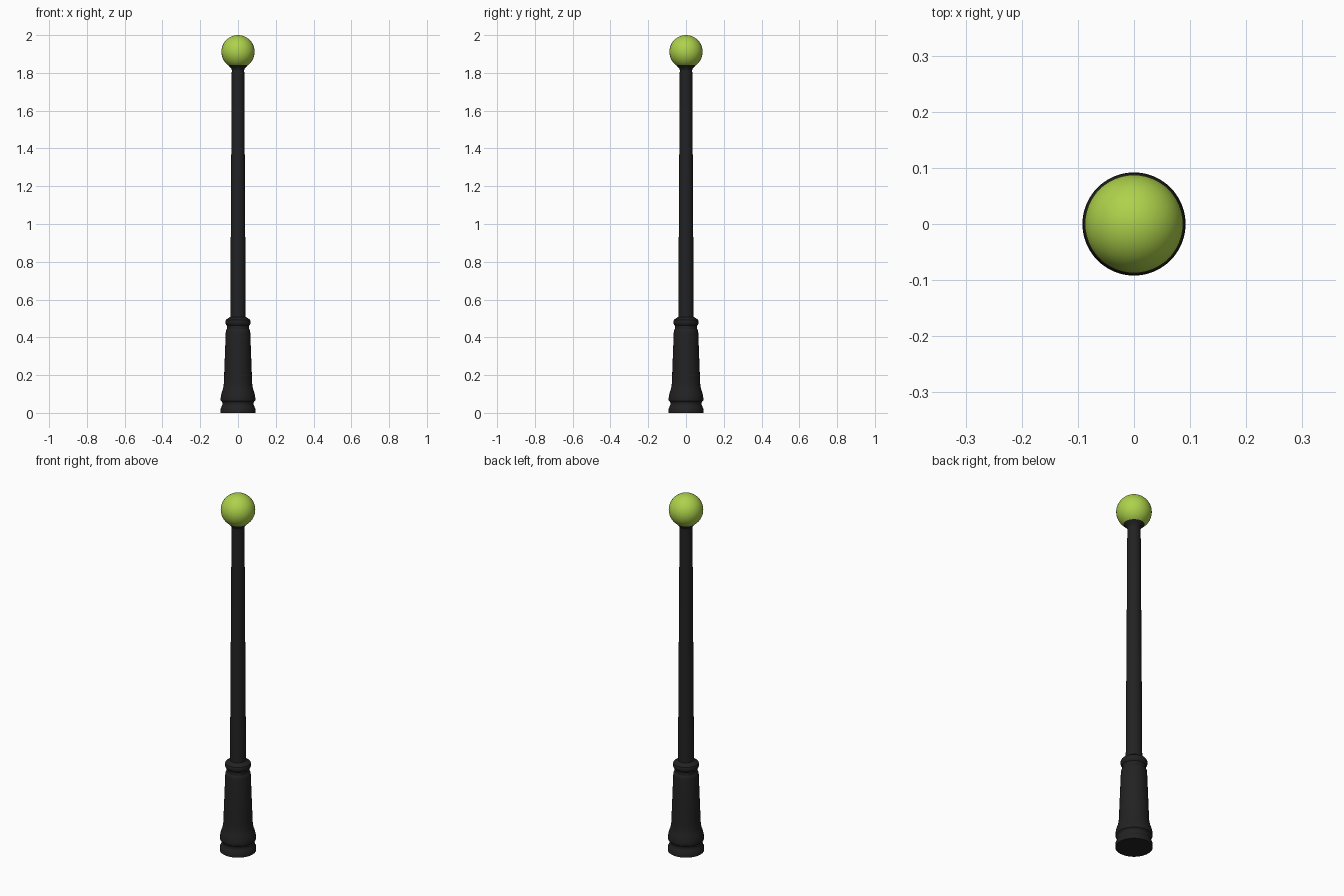
import bpy, bmesh, math

if "Cube" in bpy.data.objects:
    bpy.data.objects.remove(bpy.data.objects["Cube"])

def material(name, rgb):
    m = bpy.data.materials.new(name)
    m.diffuse_color = (*rgb, 1)
    m.use_nodes = True
    m.node_tree.nodes["Principled BSDF"].inputs["Base Color"].default_value = m.diffuse_color
    return m

black = material("black iron", (0.016, 0.016, 0.016))
green = material("lime glass", (0.42, 0.64, 0.07))

def lathe(name, profile, mat, sides=48):
    """Spin a (radius, z) profile around z; a zero radius closes the end."""
    bm = bmesh.new()
    rings = []
    for r, z in profile:
        if r == 0:
            rings.append([bm.verts.new((0, 0, z))] * sides)
        else:
            rings.append([bm.verts.new((r * math.cos(2 * math.pi * i / sides),
                                        r * math.sin(2 * math.pi * i / sides), z))
                          for i in range(sides)])
    for a, b in zip(rings, rings[1:]):
        for i in range(sides):
            j = (i + 1) % sides
            bm.faces.new(list(dict.fromkeys((a[i], a[j], b[j], b[i]))))
    bmesh.ops.recalc_face_normals(bm, faces=bm.faces[:])
    me = bpy.data.meshes.new(name)
    bm.to_mesh(me)
    bm.free()
    me.materials.append(mat)
    ob = bpy.data.objects.new(name, me)
    bpy.context.collection.objects.link(ob)
    bpy.ops.object.select_all(action='DESELECT')
    ob.select_set(True)
    bpy.context.view_layer.objects.active = ob
    bpy.ops.object.shade_smooth_by_angle(angle=math.radians(35))
    return ob

# Moulded pedestal: foot ring, groove, flared skirt, tapered body, collar
lathe("pedestal", [
    (0, 0), (0.092, 0), (0.092, 0.022), (0.088, 0.03), (0.086, 0.036),
    (0.083, 0.042), (0.083, 0.055), (0.086, 0.06), (0.091, 0.064), (0.092, 0.072),
    (0.091, 0.085), (0.087, 0.105), (0.08, 0.125), (0.076, 0.145), (0.074, 0.17),
    (0.073, 0.21), (0.065, 0.425), (0.063, 0.438), (0.058, 0.445), (0.058, 0.462),
    (0.062, 0.466), (0.066, 0.474), (0.067, 0.484), (0.064, 0.493),
    (0.052, 0.501), (0.042, 0.508), (0, 0.508)], black)

# Slim tapered post
lathe("post", [(0, 0.5), (0.041, 0.5), (0.033, 1.82), (0, 1.82)], black)

# Cup under the globe
lathe("globe_cup", [(0, 1.815), (0.033, 1.815), (0.036, 1.824), (0.044, 1.832),
                    (0.052, 1.841), (0.049, 1.846), (0, 1.846)], black)

# Glass globe
R, C = 0.088, 1.912
ball = [(R * math.sin(math.pi * k / 24), C - R * math.cos(math.pi * k / 24))
        for k in range(1, 24)]
lathe("globe", [(0, C - R)] + ball + [(0, C + R)], green)
